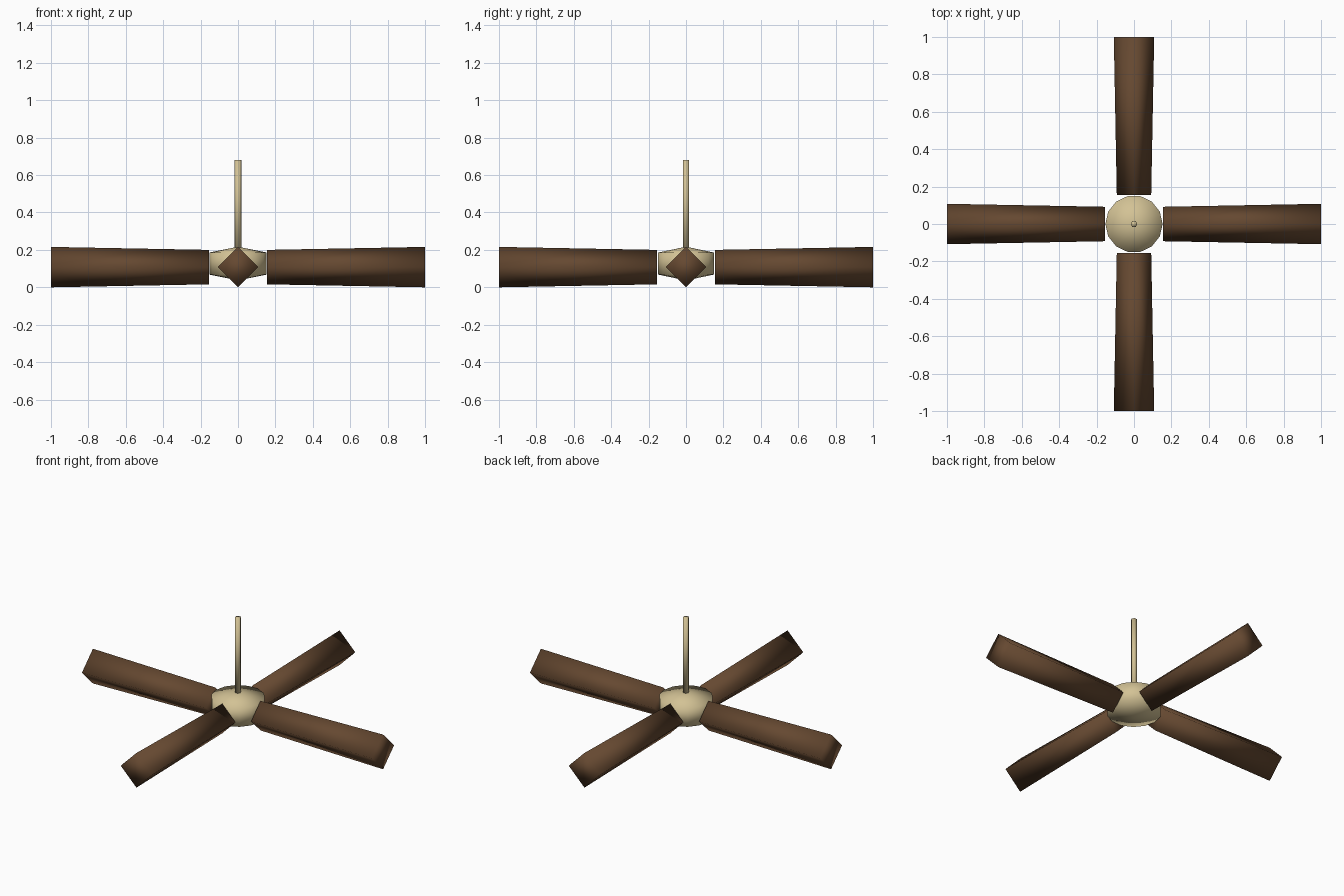
import bpy, bmesh, math
from mathutils import Matrix, Vector

cube = bpy.data.objects.get("Cube")
if cube:
    bpy.data.objects.remove(cube, do_unlink=True)


def make_material(name, color):
    mat = bpy.data.materials.new(name)
    mat.use_nodes = True
    mat.diffuse_color = (*color, 1)
    for node in mat.node_tree.nodes:
        if node.type == 'BSDF_PRINCIPLED':
            node.inputs["Base Color"].default_value = (*color, 1)
    return mat


wood = make_material("dark wood", (0.13, 0.065, 0.03))
brass = make_material("pale brass", (0.65, 0.54, 0.30))

ALONG_X = Matrix.Rotation(math.pi / 2, 4, 'Y')
CORNER_ON_X = Matrix.Rotation(math.pi / 2, 4, 'Z')


def tapered_prism(name, mat, sides, r_start, r_end, length, matrix, point=0):
    """Smooth-shaded prism along local z; point pulls the cap centres outward."""
    bm = bmesh.new()
    bmesh.ops.create_cone(bm, cap_ends=True, cap_tris=point > 0, segments=sides,
                          radius1=r_start, radius2=r_end, depth=length)
    for v in bm.verts:
        if point and v.co.xy.length < 0.001:
            v.co.z += math.copysign(point, v.co.z)
    bmesh.ops.transform(bm, matrix=matrix, verts=bm.verts)
    bmesh.ops.recalc_face_normals(bm, faces=bm.faces)
    for face in bm.faces:
        face.smooth = True
    mesh = bpy.data.meshes.new(name)
    bm.to_mesh(mesh)
    bm.free()
    mesh.materials.append(mat)
    obj = bpy.data.objects.new(name, mesh)
    bpy.context.collection.objects.link(obj)
    return obj


# Hub: short drum with shallow conical caps
hub_z = 0.127
tapered_prism("hub", brass, 14, 0.153, 0.153, 0.118,
              Matrix.Translation((0, 0, hub_z)) @ CORNER_ON_X, point=0.031)

# Hanging rod
rod_bottom, rod_top = 0.21, 0.68
tapered_prism("rod", brass, 6, 0.018, 0.018, rod_top - rod_bottom,
              Matrix.Translation((0, 0, (rod_bottom + rod_top) / 2)) @ CORNER_ON_X)

# Four diamond-section blades, widening outward
inner, outer, blade_z = 0.155, 1.0, 0.108
for i, side in enumerate(("left", "back", "right", "front")):
    turn = Matrix.Rotation(i * math.pi / 2, 4, 'Z')
    place = Matrix.Translation(((inner + outer) / 2, 0, blade_z))
    tapered_prism(side + "_blade", wood, 4, 0.092, 0.108, outer - inner,
                  turn @ place @ ALONG_X)
